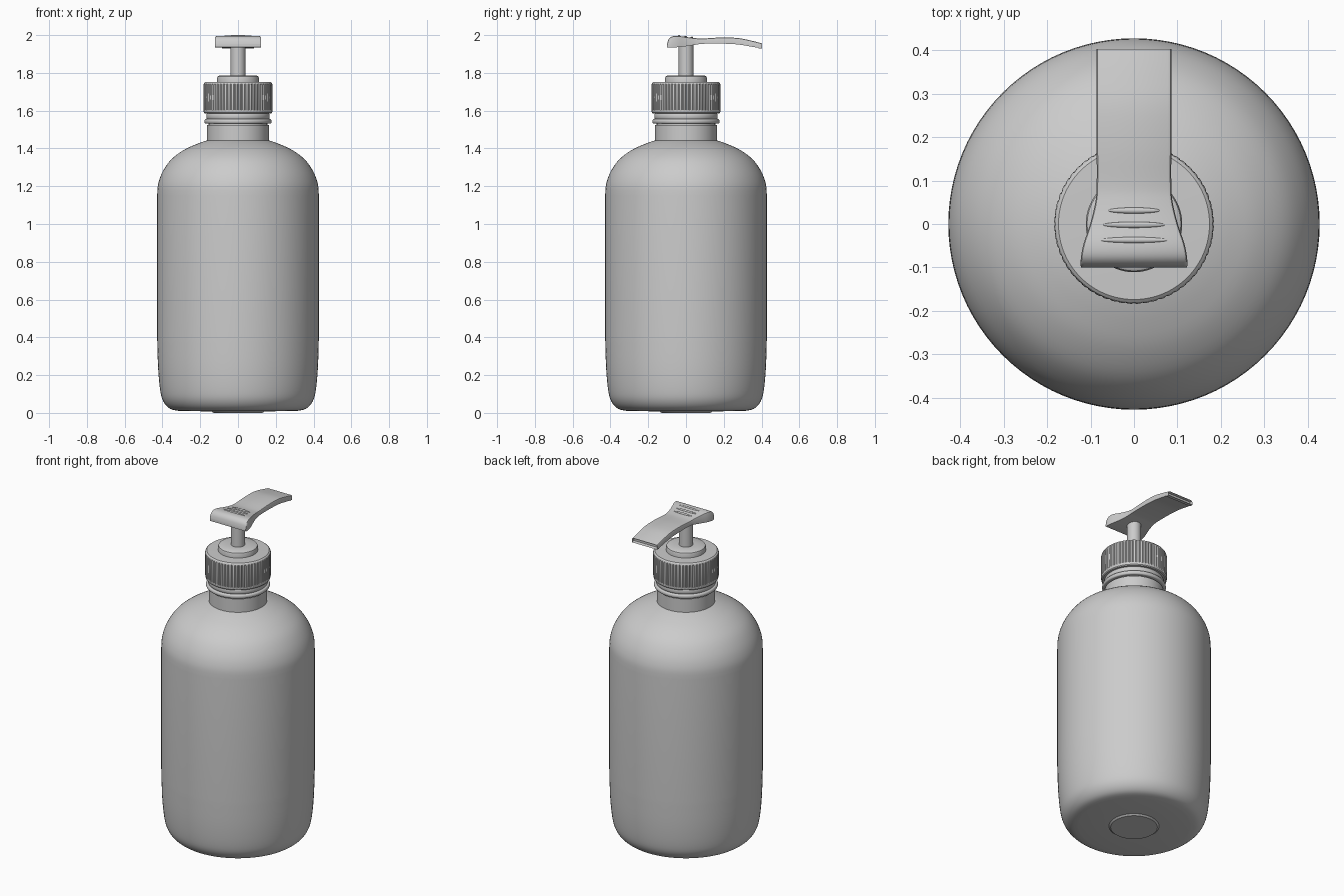
import bpy, bmesh, math

cube = bpy.data.objects.get("Cube")
if cube:
    bpy.data.objects.remove(cube, do_unlink=True)

COLOR = (0.6, 0.6, 0.6, 1)
grey = bpy.data.materials.new("plain grey")
grey.use_nodes = True
grey.diffuse_color = COLOR
grey.node_tree.nodes["Principled BSDF"].inputs["Base Color"].default_value = COLOR


def finish(name, bm, angle=35):
    bmesh.ops.recalc_face_normals(bm, faces=bm.faces)
    mesh = bpy.data.meshes.new(name)
    bm.to_mesh(mesh)
    bm.free()
    obj = bpy.data.objects.new(name, mesh)
    bpy.context.collection.objects.link(obj)
    mesh.materials.append(grey)
    bpy.ops.object.select_all(action='DESELECT')
    obj.select_set(True)
    bpy.context.view_layer.objects.active = obj
    bpy.ops.object.shade_smooth_by_angle(angle=math.radians(angle))
    return obj


def smooth(points, steps):
    """Catmull-Rom curve through tuples of any length."""
    out = []
    for i in range(len(points) - 1):
        a, b = points[max(i - 1, 0)], points[i]
        c, d = points[i + 1], points[min(i + 2, len(points) - 1)]
        for s in range(steps):
            t = s / steps
            out.append(tuple(
                0.5 * (2 * q + (r - p) * t + (2 * p - 5 * q + 4 * r - w) * t * t
                       + (3 * q - p - 3 * r + w) * t ** 3)
                for p, q, r, w in zip(a, b, c, d)))
    return out + [points[-1]]


def skin(bm, rings):
    """Join rings of vertices with quads and cap both ends."""
    n = len(rings[0])
    for lower, upper in zip(rings, rings[1:]):
        for i in range(n):
            j = (i + 1) % n
            bm.faces.new((lower[i], lower[j], upper[j], upper[i]))
    bm.faces.new(rings[0][::-1])
    return bm.faces.new(rings[-1])


def lathe(name, profile, sides=96, rib=None, angle=35):
    """Turn (radius, z) points; rib(i) gives a radius offset per side."""
    bm = bmesh.new()
    rings = []
    for r, z, *ribbed in profile:
        ring = []
        for i in range(sides):
            a = math.tau * i / sides
            rr = r - (rib(i) if rib and ribbed else 0)
            ring.append(bm.verts.new((rr * math.cos(a), rr * math.sin(a), z)))
        rings.append(ring)
    skin(bm, rings)
    return finish(name, bm, angle)


# Bottle body: soft base, straight wall, round shoulder
base = smooth([(0.31, 0.01), (0.36, 0.022), (0.395, 0.06), (0.412, 0.12),
               (0.423, 0.24), (0.428, 0.4)], 4)
shoulder = smooth([(0.428, 1.15), (0.423, 1.21), (0.40, 1.275), (0.355, 1.34),
                   (0.29, 1.39), (0.22, 1.423), (0.163, 1.443)], 4)
lathe("bottle_body", [(0.13, 0.0), (0.14, 0.008)] + base + shoulder)

# Neck with two raised rings
lathe("bottle_neck", [(0.163, 1.43), (0.163, 1.525)])
for name, r, z, h in (("neck_ring", 0.178, 1.543, 0.012),
                      ("neck_upper_band", 0.168, 1.57, 0.018)):
    arc = [(r - 0.008 + 0.008 * math.cos(t), z + h * math.sin(t))
           for t in [math.pi * (k / 8 - 0.5) for k in range(9)]]
    lathe(name, [(0.15, z - h)] + arc + [(0.15, z + h)])
lathe("neck_core", [(0.155, 1.52), (0.155, 1.60)])

# Screw cap with fine grip grooves
lathe("screw_cap", [(0.15, 1.585), (0.176, 1.585), (0.181, 1.59), (0.182, 1.6),
                    (0.184, 1.605, True), (0.184, 1.735, True), (0.182, 1.74),
                    (0.18, 1.746), (0.174, 1.751), (0.10, 1.753)],
      sides=240, rib=lambda i: 0.005 if i % 4 == 0 else 0.0, angle=30)

# Collar and pump stem
lathe("pump_collar", [(0.111, 1.745), (0.111, 1.773), (0.108, 1.781),
                      (0.10, 1.786), (0.04, 1.786)])
lathe("pump_stem", [(0.039, 1.78), (0.039, 1.955)], sides=48)

# Pump head: stations of (y, half width, top z, bottom z)
stations = smooth([
    (-0.10, 0.122, 1.953, 1.936), (-0.093, 0.123, 1.976, 1.934),
    (-0.075, 0.122, 1.992, 1.934), (-0.045, 0.116, 1.996, 1.936),
    (0.0, 0.101, 1.990, 1.941), (0.05, 0.089, 1.984, 1.949),
    (0.09, 0.086, 1.982, 1.954), (0.18, 0.086, 1.987, 1.955),
    (0.27, 0.086, 1.985, 1.951), (0.34, 0.086, 1.972, 1.940),
    (0.403, 0.086, 1.956, 1.929)], 4)
bm = bmesh.new()
rings = []
for y, w, top, bottom in stations:
    c = min(0.008, (top - bottom) * 0.3)
    outline = [(w, bottom), (w, top - c), (w - c * 0.3, top - c * 0.3),
               (w - c, top)]
    outline += [(-x, z) for x, z in reversed(outline)]
    rings.append([bm.verts.new((x, y, z)) for x, z in outline])
tip = skin(bm, rings)
# Spout opening in the tip
bmesh.ops.inset_individual(bm, faces=[tip], thickness=0.006)
bmesh.ops.translate(bm, verts=tip.verts, vec=(0, -0.02, 0))
finish("pump_head", bm, 40)

# Raised finger grips on the head
for k, (y, half, z) in enumerate(((-0.037, 0.08, 1.994), (-0.002, 0.072, 1.990),
                                  (0.031, 0.06, 1.986))):
    bm = bmesh.new()
    bmesh.ops.create_uvsphere(bm, u_segments=24, v_segments=12, radius=1)
    bmesh.ops.scale(bm, verts=bm.verts, vec=(half, 0.007, 0.006))
    bmesh.ops.translate(bm, verts=bm.verts, vec=(0, y, z))
    finish("finger_grip_%d" % (k + 1), bm)
